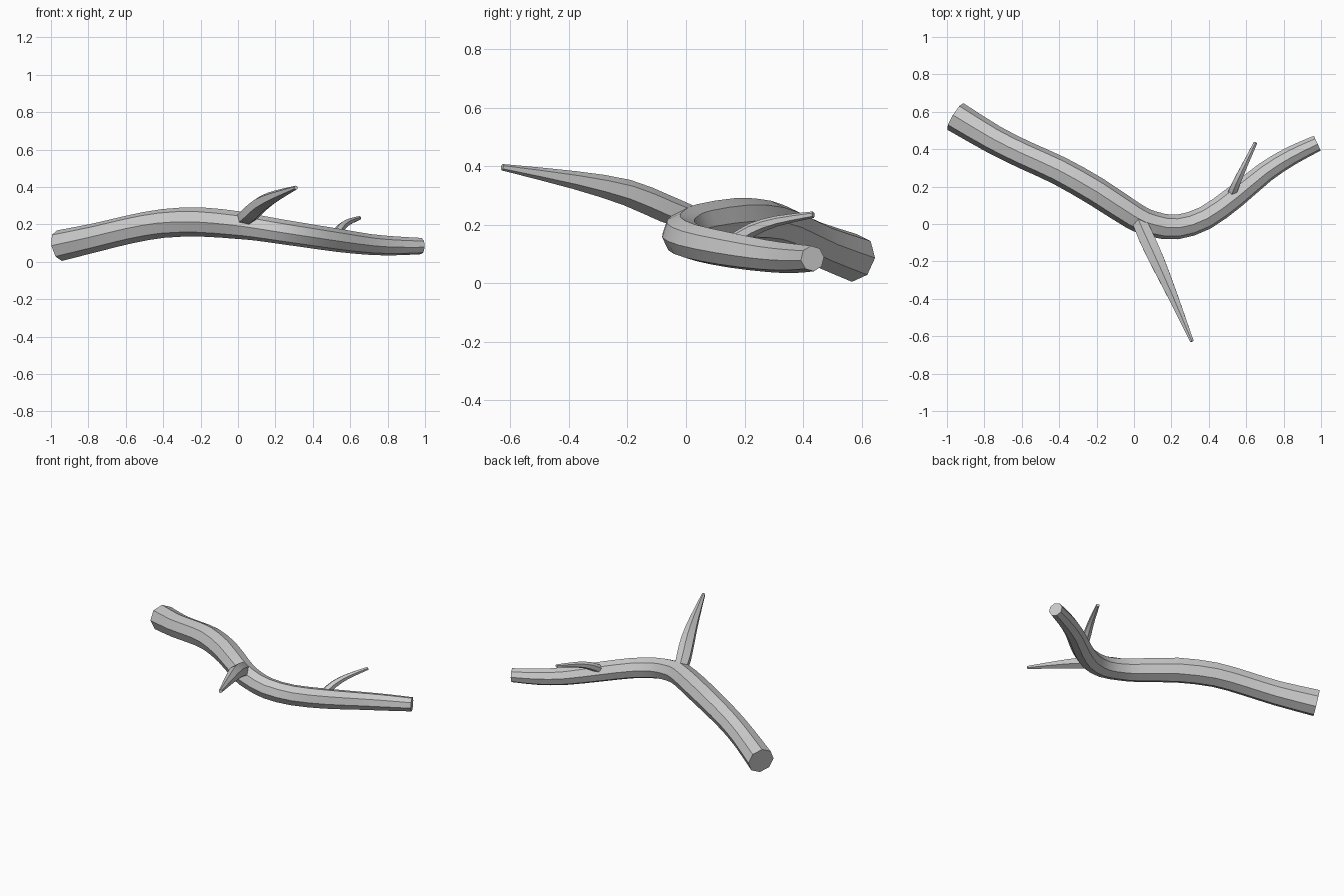
import bpy, bmesh, math
from mathutils import Vector

if "Cube" in bpy.data.objects:
    bpy.data.objects.remove(bpy.data.objects["Cube"])


def spline(pts, steps):
    # Catmull-Rom through (x, y, z, radius) points
    p = [Vector(q) for q in pts]
    p = [2 * p[0] - p[1]] + p + [2 * p[-1] - p[-2]]
    out = []
    for i in range(1, len(p) - 2):
        a, b, c, d = p[i - 1:i + 3]
        for s in range(steps):
            t = s / steps
            out.append(0.5 * (2 * b + (c - a) * t + (2 * a - 5 * b + 4 * c - d) * t * t
                              + (3 * b - a - 3 * c + d) * t ** 3))
    out.append(p[-2])
    return out


def limb(name, pts, sides, steps=2, turn=0.0):
    path = spline(pts, steps)
    pos = [q.to_3d() for q in path]
    bm = bmesh.new()
    rings = []
    side = None
    for i, c in enumerate(pos):
        t = (pos[min(i + 1, len(pos) - 1)] - pos[max(i - 1, 0)]).normalized()
        ref = side if side else Vector((0, 0, 1))
        side = (ref - t * ref.dot(t)).normalized()
        other = t.cross(side)
        ring = []
        for k in range(sides):
            a = turn + 2 * math.pi * k / sides
            ring.append(bm.verts.new(c + path[i][3] * (side * math.cos(a) + other * math.sin(a))))
        rings.append(ring)
    for r0, r1 in zip(rings, rings[1:]):
        for k in range(sides):
            n = (k + 1) % sides
            bm.faces.new((r0[k], r0[n], r1[n], r1[k]))
    bm.faces.new(rings[0][::-1])
    bm.faces.new(rings[-1])
    bmesh.ops.recalc_face_normals(bm, faces=bm.faces)
    me = bpy.data.meshes.new(name)
    bm.to_mesh(me)
    bm.free()
    ob = bpy.data.objects.new(name, me)
    bpy.context.collection.objects.link(ob)
    bpy.ops.object.select_all(action='DESELECT')
    ob.select_set(True)
    bpy.context.view_layer.objects.active = ob
    bpy.ops.object.shade_smooth_by_angle(angle=math.radians(35))


# Main crooked bough
limb("main_branch", [
    (-0.955, 0.575, 0.086, 0.083), (-0.75, 0.452, 0.132, 0.077),
    (-0.58, 0.367, 0.173, 0.076), (-0.4, 0.285, 0.205, 0.077),
    (-0.2, 0.172, 0.213, 0.078), (0.0, 0.042, 0.196, 0.074),
    (0.1, 0.0, 0.182, 0.069), (0.23, -0.016, 0.161, 0.066),
    (0.38, 0.032, 0.138, 0.064), (0.54, 0.145, 0.114, 0.062),
    (0.7, 0.276, 0.093, 0.056), (0.84, 0.364, 0.085, 0.051),
    (0.98, 0.432, 0.084, 0.044)], 8)

# Long side branch
limb("side_branch", [
    (0.025, 0.02, 0.222, 0.042), (0.065, -0.07, 0.255, 0.048),
    (0.125, -0.2, 0.309, 0.045), (0.205, -0.38, 0.352, 0.031),
    (0.31, -0.628, 0.396, 0.011)], 6)

# Small twig
limb("twig", [
    (0.523, 0.16, 0.14, 0.027), (0.55, 0.225, 0.182, 0.024),
    (0.59, 0.31, 0.212, 0.018), (0.65, 0.435, 0.234, 0.011)], 6)
